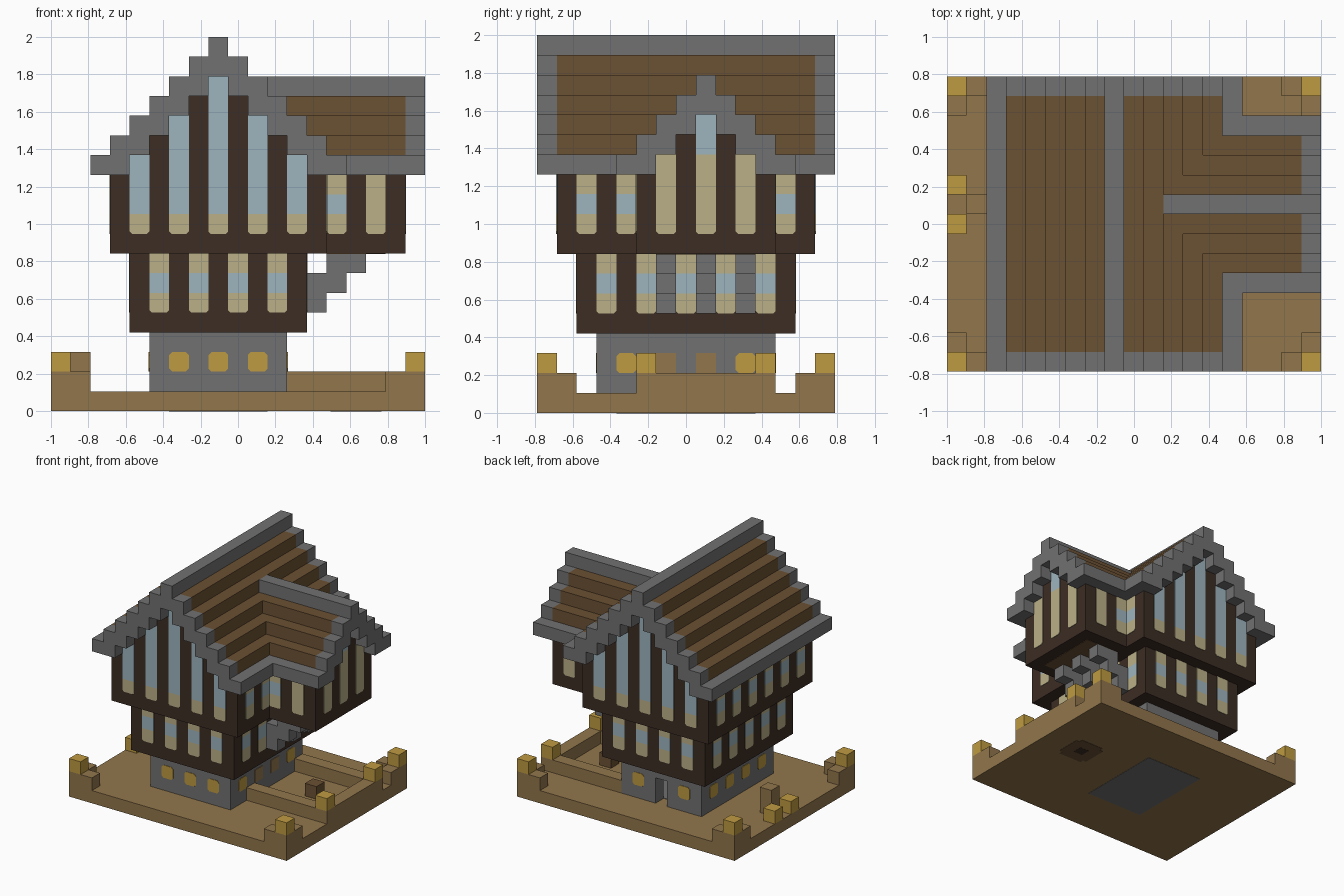
import bpy, bmesh
from mathutils import Vector

cube = bpy.data.objects.get("Cube")
if cube:
    bpy.data.objects.remove(cube, do_unlink=True)

U = 2 / 19          # one block
LIFT = 0.004        # thickness of painted plates


def material(name, hexa):
    rgb = [int(hexa[k:k + 2], 16) / 255 for k in (0, 2, 4)]
    lin = [c / 12.92 if c <= 0.04045 else ((c + 0.055) / 1.055) ** 2.4 for c in rgb]
    m = bpy.data.materials.new(name)
    m.use_nodes = True
    m.diffuse_color = (*lin, 1)
    bsdf = m.node_tree.nodes["Principled BSDF"]
    bsdf.inputs["Base Color"].default_value = (*lin, 1)
    bsdf.inputs["Roughness"].default_value = 0.9
    return m


STONE = material("grey stone", "717171")
TIMBER = material("dark timber", "3c2d24")
SHINGLE = material("brown shingle", "6b5133")
EARTH = material("tan earth", "92764c")
GOLD = material("lamp gold", "bf9b41")
CREAM = material("cream plaster", "bbb088")
GLASS = material("pale blue glass", "9db5be")


def place(i, j, k):
    """Block grid corner to model position."""
    return Vector(((i - 9.5) * U, (j - 7.5) * U, k * U))


def finish(name, bm, mat):
    mesh = bpy.data.meshes.new(name)
    bmesh.ops.recalc_face_normals(bm, faces=bm.faces)
    bm.to_mesh(mesh)
    bm.free()
    mesh.materials.append(mat)
    obj = bpy.data.objects.new(name, mesh)
    bpy.context.collection.objects.link(obj)
    return obj


def blocks(name, mat, boxes):
    """One object from boxes given as block ranges (x0,x1, y0,y1, z0,z1)."""
    bm = bmesh.new()
    for x0, x1, y0, y1, z0, z1 in boxes:
        lo, hi = place(x0, y0, z0), place(x1, y1, z1)
        made = bmesh.ops.create_cube(bm, size=1)
        for v in made["verts"]:
            v.co = Vector([(lo[n] + hi[n]) / 2 + v.co[n] * (hi[n] - lo[n]) for n in range(3)])
    return finish(name, bm, mat)


def outline(a0, a1, z0, z1, low, high):
    """Rectangle with its lower and upper corners cut by the given amounts."""
    pts = []
    for a, z, cut, sa, sz in ((a0, z0, low, 1, 1), (a1, z0, low, -1, 1),
                              (a1, z1, high, -1, -1), (a0, z1, high, 1, -1)):
        if cut:
            pair = [(a, z + sz * cut), (a + sa * cut, z)]
            pts += pair if sa == sz else pair[::-1]
        else:
            pts.append((a, z))
    return pts


def plates(name, mat, panes):
    """Thin plates: (axis, wall plane, direction, column, z0, z1, low cut, high cut)."""
    bm = bmesh.new()
    for axis, plane, sign, col, z0, z1, low, high in panes:
        verts = []
        for a, z in outline(col, col + 1, z0, z1, low, high):
            p = place(plane, a, z) if axis == "x" else place(a, plane, z)
            verts.append(bm.verts.new(p))
        face = bm.faces.new(verts)
        grown = bmesh.ops.extrude_face_region(bm, geom=[face])
        step = Vector((sign, 0, 0)) if axis == "x" else Vector((0, sign, 0))
        moved = [g for g in grown["geom"] if isinstance(g, bmesh.types.BMVert)]
        bmesh.ops.translate(bm, verts=moved, vec=step * LIFT)
    return finish(name, bm, mat)


# Ground slab, corner kerbs and garden kerbs
blocks("ground_slab", EARTH, [(0, 19, 0, 15, 0, 1)])
kerbs, lamps = [], []
for x, x2 in ((0, 1), (18, 17)):
    for y, y2 in ((0, 1), (14, 13)):
        kerbs += [(x, x + 1, y, y + 1, 1, 2), (x2, x2 + 1, y, y + 1, 1, 2),
                  (x, x + 1, y2, y2 + 1, 1, 2)]
        lamps.append((x, x + 1, y, y + 1, 2, 3))
blocks("corner_kerbs", EARTH, kerbs)
blocks("garden_kerbs", EARTH, [(12, 19, 5, 6, 1, 2), (12, 19, 11, 12, 1, 2), (18, 19, 6, 11, 1, 2)])
lamps += [(18, 19, y, y + 1, 2, 3) for y in (5, 11)]
lamps += [(0, 1, y, y + 1, 1, 2) for y in (7, 9)]
blocks("lamp_blocks", GOLD, lamps)
blocks("left_post", EARTH, [(1, 2, 8, 9, 1, 3)])
blocks("garden_log", SHINGLE, [(15, 16, 8, 9, 1, 2)])
blocks("underside_stone", STONE, [(6, 11, 4, 11, -0.02, 0)])
blocks("underside_pit", SHINGLE, [(14.2, 16.8, 7.5, 9.5, -0.02, 0), (14.5, 16.5, 7.2, 9.8, -0.02, 0)])
blocks("underside_pit_centre", TIMBER, [(15.1, 15.9, 8.1, 8.9, -0.03, 0)])

# Hollow stone base with a doorway at the back
blocks("stone_base", STONE, [
    (5, 12, 3, 4, 1, 4), (5, 6, 4, 11, 1, 4), (11, 12, 4, 11, 1, 4),
    (5, 8, 11, 12, 1, 4), (9, 12, 11, 12, 1, 4), (8, 9, 11, 12, 3, 4),
    (6, 11, 4, 11, 1, 1.03)])

# Timber storeys, each overhanging the one below, with stepped gables
blocks("lower_storey", TIMBER, [(4, 13, 2, 13, 4, 8)])
blocks("upper_storey", TIMBER, [(3, 14, 1, 14, 8, 12)]
       + [(3 + k, 14 - k, 1, 14, 11 + k, 12 + k) for k in range(1, 6)])
blocks("wing_storey", TIMBER, [(14, 18, 5, 12, 8, 12)]
       + [(13, 18, 5 + k, 12 - k, 11 + k, 12 + k) for k in range(1, 4)])
blocks("wing_floor", SHINGLE, [(14, 17, 6, 11, 7.97, 8)])

# Stepped braces under the wing
blocks("wing_braces", STONE, [
    box for y in (6, 8, 10) for box in
    ((13, 14, y, y + 1, 5, 7), (14, 15, y, y + 1, 6, 8), (15, 16, y, y + 1, 7, 8))])

# Main roof and wing roof, stepped courses with stone trim
trim, courses = [], []
for d in range(7):
    for x in {8 - d, 8 + d}:
        z = (12 if d == 6 else 17 - d, 19 - d)
        if d in (0, 6):
            trim.append((x, x + 1, 0, 15, *z))
        else:
            courses.append((x, x + 1, 1, 14, *z))
            trim += [(x, x + 1, 0, 1, *z), (x, x + 1, 14, 15, *z)]
for d in range(5):
    for y in {8 - d, 8 + d}:
        z = (12 if d == 4 else 15 - d, 17 - d)
        if d in (0, 4):
            trim.append((11 + d, 19, y, y + 1, *z))
        else:
            courses.append((11 + d, 18, y, y + 1, *z))
            trim.append((18, 19, y, y + 1, *z))
blocks("roof_trim", STONE, trim)
blocks("roof_courses", SHINGLE, courses)

# Plaster and glass panels
plaster, glass = [], []
CUT = 0.12


def banded(axis, plane, sign, col, z):
    plaster.append((axis, plane, sign, col, z, z + 1, CUT, 0))
    glass.append((axis, plane, sign, col, z + 1, z + 2, 0, 0))
    plaster.append((axis, plane, sign, col, z + 2, z + 3, 0, 0))


for plane, sign in ((2, -1), (13, 1)):
    for x in range(5, 12, 2):
        banded("y", plane, sign, x, 5)
for plane, sign in ((4, -1), (13, 1)):
    for y in range(3, 12, 2):
        banded("x", plane, sign, y, 5)
for y in range(2, 13, 2):
    banded("x", 3, -1, y, 9)
for y in (2, 4, 12):
    banded("x", 14, 1, y, 9)
for plane, sign in ((1, -1), (14, 1)):
    for x in range(4, 13, 2):
        plaster.append(("y", plane, sign, x, 9, 10, CUT, 0))
        glass.append(("y", plane, sign, x, 10, 17 - abs(x - 8), 0, 0))
for plane, sign in ((5, -1), (12, 1)):
    banded("y", plane, sign, 14, 9)
    plaster.append(("y", plane, sign, 16, 9, 12, CUT, 0))
for y in (6, 8, 10):
    plaster.append(("x", 18, 1, y, 9, 13, CUT, 0))
glass.append(("x", 18, 1, 8, 13, 15, 0, 0))
plates("plaster_panels", CREAM, plaster)
plates("glass_panels", GLASS, glass)

# Lit windows and shutters of the stone base
R = 0.16
lit = [("y", 3, -1, x, 2, 3, R, R) for x in (6, 8, 10)]
lit += [("y", 12, 1, x, 2, 3, R, R) for x in (6, 10)]
lit += [("x", 5, -1, y, 2, 3, R, R) for y in (4, 6, 8, 10)]
lit += [("x", 12, 1, y, 2, 3, R, R) for y in (4, 10)]
plates("lit_windows", GOLD, lit)
plates("garden_shutters", EARTH, [("x", 12, 1, y, 2, 3, 0, 0) for y in (6, 8)])
